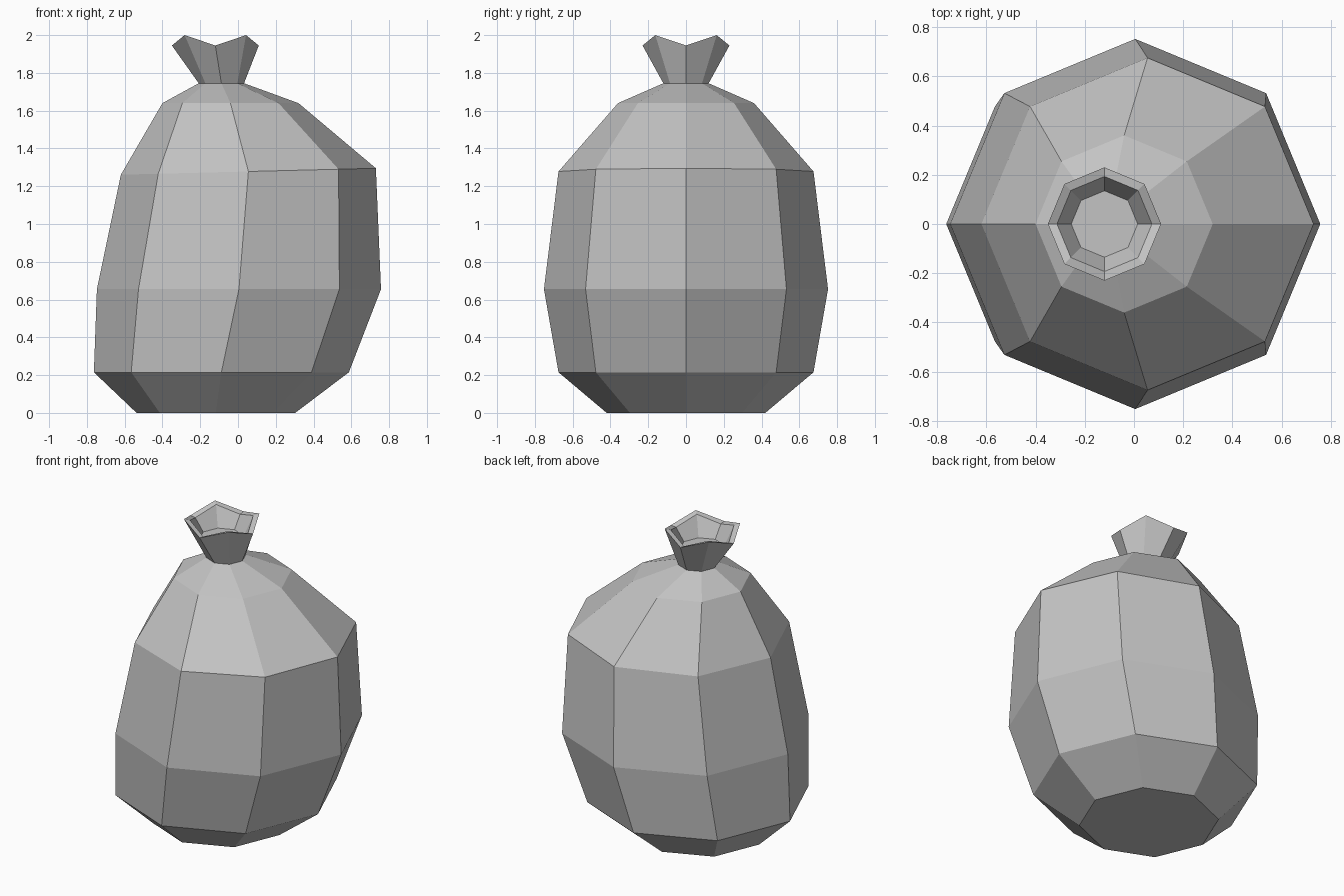
import bpy
import bmesh
from math import cos, sin, pi

SIDES = 8

cube = bpy.data.objects.get("Cube")
if cube:
    bpy.data.objects.remove(cube, do_unlink=True)

# Plain grey cloth
grey = bpy.data.materials.new("grey_cloth")
grey.use_nodes = True
colour = (0.55, 0.55, 0.55, 1)
grey.diffuse_color = colour
grey.node_tree.nodes["Principled BSDF"].inputs["Base Color"].default_value = colour


def lofted(name, rings, cap_start, cap_end):
    """Skin rings of (centre x, radius, z, tilt, wave); wave lifts the diagonal corners."""
    bm = bmesh.new()
    loops = []
    for cx, r, z, tilt, wave in rings:
        loop = []
        for i in range(SIDES):
            a = 2 * pi * i / SIDES
            height = z + tilt * cos(a) + wave * (i % 2)
            loop.append(bm.verts.new((cx + r * cos(a), r * sin(a), height)))
        loops.append(loop)
    for low, high in zip(loops, loops[1:]):
        for i in range(SIDES):
            j = (i + 1) % SIDES
            bm.faces.new((low[i], low[j], high[j], high[i]))
    if cap_start:
        bm.faces.new(loops[0][::-1])
    if cap_end:
        bm.faces.new(loops[-1])
    mesh = bpy.data.meshes.new(name)
    bm.to_mesh(mesh)
    bm.free()
    mesh.materials.append(grey)
    obj = bpy.data.objects.new(name, mesh)
    bpy.context.collection.objects.link(obj)
    return obj


# Bulging, slightly leaning sack from the floor to the tied neck
neck = (-0.088, 0.12, 1.745, 0, 0)
lofted("sack_body", [
    (-0.117, 0.42, 0, 0, 0),
    (-0.088, 0.675, 0.215, 0, 0),
    (0.005, 0.752, 0.655, 0, 0),
    (0.055, 0.675, 1.278, 0.017, 0),
    (-0.04, 0.36, 1.64, 0, 0),
    neck,
], True, False)

# Flared mouth with a wavy lip and a shallow hollow
lofted("sack_mouth", [
    neck,
    (-0.12, 0.23, 1.945, 0, 0.055),
    (-0.12, 0.193, 1.94, 0, 0.05),
    (-0.12, 0.135, 1.86, 0, 0),
], False, True)
